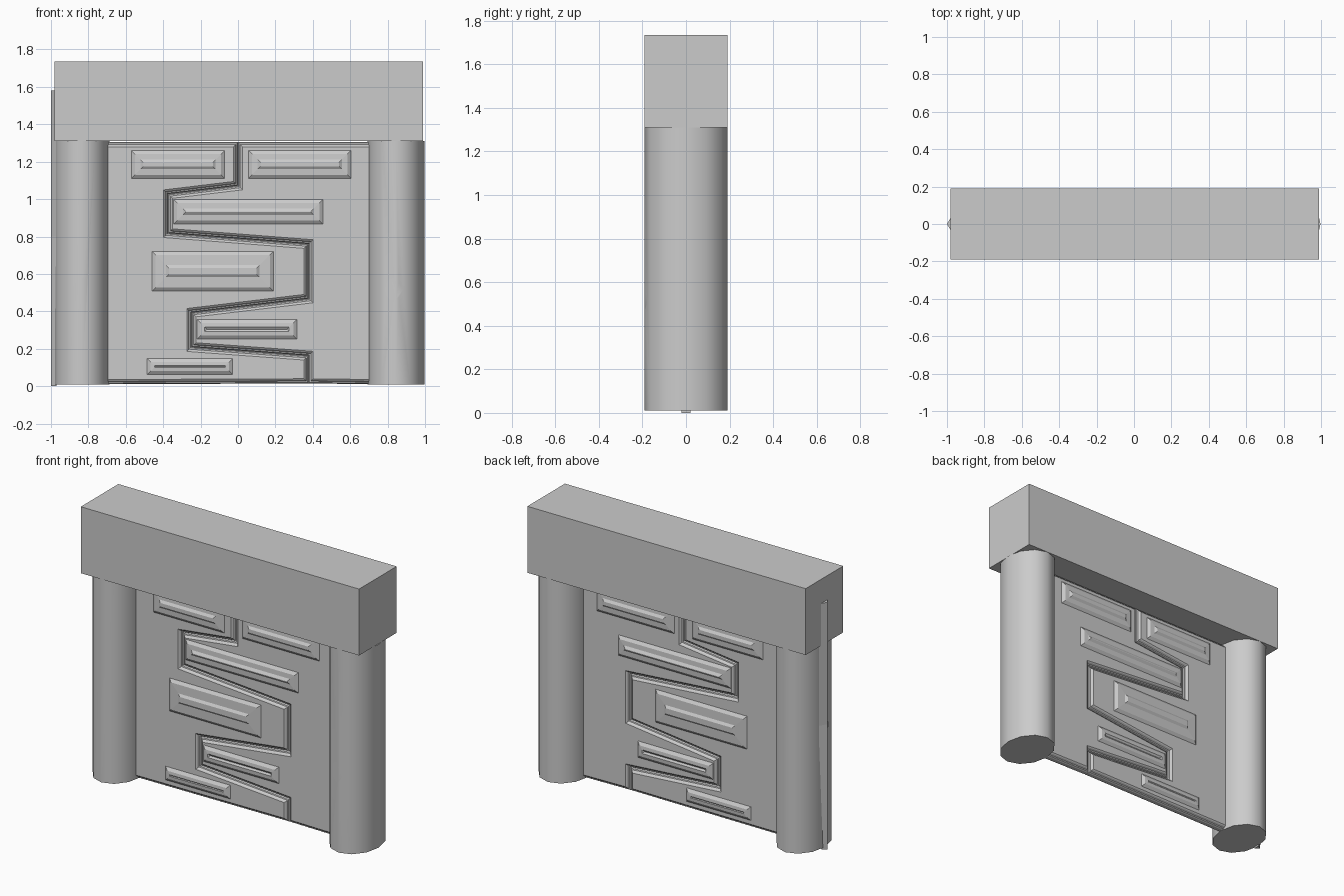
import bpy
import bmesh
import math
from mathutils import Vector

if "Cube" in bpy.data.objects:
    bpy.data.objects.remove(bpy.data.objects["Cube"], do_unlink=True)

GREY = (0.6, 0.6, 0.6, 1.0)
stone = bpy.data.materials.new("stone_grey")
stone.use_nodes = True
stone.diffuse_color = GREY
stone.node_tree.nodes["Principled BSDF"].inputs["Base Color"].default_value = GREY


def finish(name, bm):
    """Turn a bmesh into a named object with the stone material."""
    bmesh.ops.recalc_face_normals(bm, faces=bm.faces)
    mesh = bpy.data.meshes.new(name)
    bm.to_mesh(mesh)
    bm.free()
    obj = bpy.data.objects.new(name, mesh)
    bpy.context.collection.objects.link(obj)
    mesh.materials.append(stone)
    return obj


def relief(name, outline, base, steps):
    """Slab in the xz plane, with stepped (inset, height) rings on front and back."""
    bm = bmesh.new()
    front = bm.faces.new([bm.verts.new((x, -base, z)) for x, z in outline])
    back = bmesh.ops.extrude_face_region(bm, geom=[front], use_keep_orig=True)["geom"]
    for v in back:
        if isinstance(v, bmesh.types.BMVert):
            v.co.y = base
    bmesh.ops.recalc_face_normals(bm, faces=bm.faces)
    caps = [f for f in bm.faces if abs(f.normal.y) > 0.9]
    for inset, height in steps:
        for cap in caps:
            bmesh.ops.inset_region(bm, faces=[cap], thickness=inset, depth=0,
                                   use_even_offset=True, use_boundary=True)
            push = Vector((0, math.copysign(height, cap.normal.y), 0))
            bmesh.ops.translate(bm, verts=cap.verts, vec=push)
    return finish(name, bm)


def box(name, x0, x1, y0, y1, z0, z1):
    bm = bmesh.new()
    bmesh.ops.create_cube(bm, size=1)
    for v in bm.verts:
        v.co = ((x0 + x1) / 2 + v.co.x * (x1 - x0), (y0 + y1) / 2 + v.co.y * (y1 - y0),
                (z0 + z1) / 2 + v.co.z * (z1 - z0))
    return finish(name, bm)


def socket_cutter(name, x, sides, r_out, r_in, turn):
    """Hidden tapered cutter for the lock socket on a pillar front."""
    bm = bmesh.new()
    bmesh.ops.create_cone(bm, cap_ends=True, segments=sides, radius1=r_out,
                          radius2=r_in, depth=0.1)
    for v in bm.verts:
        a = math.atan2(v.co.y, v.co.x) + turn
        r = math.hypot(v.co.x, v.co.y)
        v.co = (x + r * math.cos(a), v.co.z - 0.19, 0.515 + r * math.sin(a))
    cutter = finish(name, bm)
    cutter.hide_render = True
    cutter.hide_viewport = True
    return cutter


def pillar(name, x, rx, cutter):
    bm = bmesh.new()
    bmesh.ops.create_cone(bm, cap_ends=True, segments=12, radius1=1, radius2=1, depth=1)
    for v in bm.verts:
        v.co = (x + v.co.x * rx, v.co.y * 0.19, 0.66 + v.co.z * 1.3)
    obj = finish(name, bm)
    bpy.ops.object.select_all(action="DESELECT")
    obj.select_set(True)
    bpy.context.view_layer.objects.active = obj
    bpy.ops.object.shade_smooth_by_angle(angle=math.radians(40))
    cut = obj.modifiers.new("socket", "BOOLEAN")
    cut.object = cutter
    cut.solver = "EXACT"
    return obj


# Lintel
box("lintel", -0.98, 0.99, -0.19, 0.19, 1.31, 1.735)

# Pillars with a square socket on one and a round socket on the other
pillar("right_pillar", -0.835, 0.147, socket_cutter("square_socket_cutter", -0.84, 4, 0.09, 0.01, math.pi / 4))
pillar("left_pillar", 0.845, 0.152, socket_cutter("round_socket_cutter", 0.835, 12, 0.052, 0.045, 0))

# Thin pointed rib on the outer side of the right pillar and lintel
bm = bmesh.new()
rib = [[bm.verts.new(p) for p in ((-0.97, -w, z), (-1.0, 0, z), (-0.97, w, z))]
       for w, z in ((0.02, 0.0), (0.05, 0.8), (0.05, 1.58))]
for low, high in zip(rib, rib[1:]):
    for i in range(3):
        j = (i + 1) % 3
        bm.faces.new((low[i], low[j], high[j], high[i]))
bm.faces.new(rib[0])
bm.faces.new(rib[-1])
finish("outer_rib", bm)

# Two interlocking door leaves, bevelled along their zigzag seam
seam = [(0, 1.305), (0, 1.072), (-0.374, 1.027), (-0.374, 0.818), (0.377, 0.76),
        (0.377, 0.468), (-0.249, 0.393), (-0.249, 0.209), (0.377, 0.163), (0.377, 0.015)]
LEAF_STEPS = [(0.005, 0.008), (0.007, 0.002), (0.006, 0.01), (0.007, 0.005)]
for name, side in (("right_leaf", -1), ("left_leaf", 1)):
    relief(name, seam + [(side * 0.74, 0.01), (side * 0.74, 1.305)], 0.012, LEAF_STEPS)

# Raised rectangular panels, the same on front and back: x range, z range, rim width
panels = [(-0.572, -0.07, 1.11, 1.262, 0.03), (0.055, 0.605, 1.11, 1.262, 0.03),
          (-0.345, 0.455, 0.866, 1.0, 0.03), (-0.46, 0.19, 0.508, 0.722, 0.055),
          (-0.22, 0.316, 0.25, 0.358, 0.022), (-0.487, -0.027, 0.06, 0.15, 0.02)]
for n, (x0, x1, z0, z1, rim) in enumerate(panels, 1):
    relief(f"door_panel_{n}", [(x0, z0), (x1, z0), (x1, z1), (x0, z1)], 0.036,
           [(0.02, 0.014), (rim, 0.002), (0.015, 0.01)])
